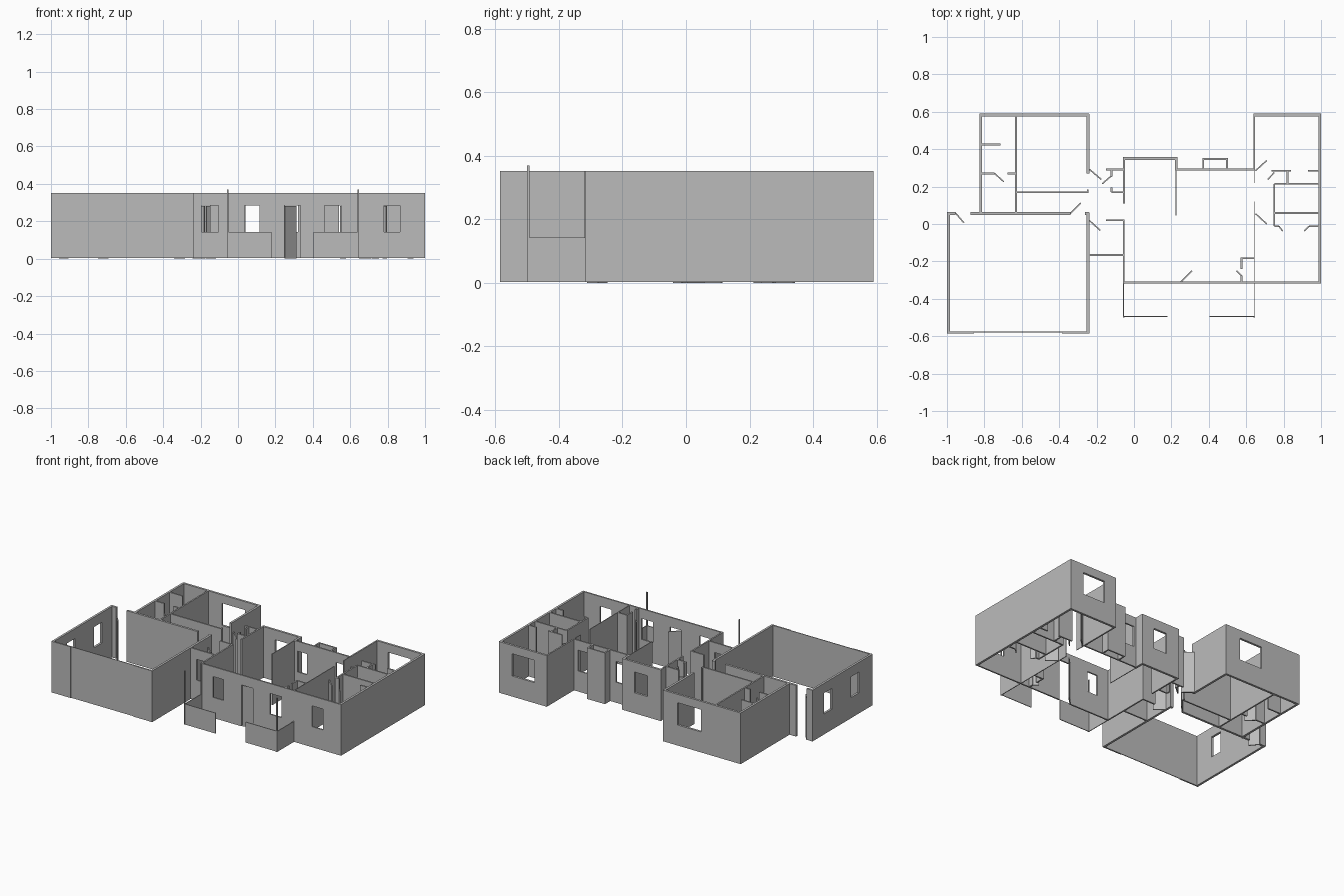
import bpy, bmesh
from mathutils import Vector

H = 0.352            # wall height
SILL, HEAD = 0.143, 0.285
THICK, MID, THIN = 0.015, 0.010, 0.005

grey = bpy.data.materials.new("wall grey")
grey.diffuse_color = (0.5, 0.5, 0.5, 1)


def panel(name, x0, y0, x1, y1, t=MID, top=H, bottom=0.003, holes=()):
    """Upright panel from (x0,y0) to (x1,y1); holes are (from, to, low, high)
    with from/to in world x (or y for walls that run along y)."""
    a = Vector((x0, y0, 0))
    d = Vector((x1 - x0, y1 - y0, 0))
    length = d.length
    d.normalize()
    base = x0 if abs(d.x) > abs(d.y) else y0
    holes = [(h[0] - base, h[1] - base, h[2], h[3]) for h in holes]
    us = sorted({0, length, *[u for h in holes for u in h[:2]]})
    zs = sorted({bottom, top, *[z for h in holes for z in h[2:]]})
    bm = bmesh.new()
    grid = [[bm.verts.new(a + d * u + Vector((0, 0, z))) for z in zs] for u in us]
    for i in range(len(us) - 1):
        for j in range(len(zs) - 1):
            cu, cz = (us[i] + us[i + 1]) / 2, (zs[j] + zs[j + 1]) / 2
            if not any(h[0] < cu < h[1] and h[2] < cz < h[3] for h in holes):
                bm.faces.new((grid[i][j], grid[i + 1][j],
                              grid[i + 1][j + 1], grid[i][j + 1]))
    loose = [v for v in bm.verts if not v.link_faces]
    bmesh.ops.delete(bm, geom=loose, context='VERTS')
    me = bpy.data.meshes.new(name)
    bm.to_mesh(me)
    bm.free()
    ob = bpy.data.objects.new(name, me)
    bpy.context.collection.objects.link(ob)
    me.materials.append(grey)
    mod = ob.modifiers.new("thickness", 'SOLIDIFY')
    mod.thickness = t
    mod.offset = 0


def win(a, b):
    return (a, b, SILL, HEAD)


def many(name, t, rows, **kw):
    for i, r in enumerate(rows):
        panel(f"{name}_{i + 1}", *r, t=t, **kw)


# garage
panel("garage_left_wall", -.992, -.586, -.992, .064, THICK,
      holes=[win(-.436, -.35), win(-.146, -.06)])
panel("garage_right_wall", -.246, -.586, -.246, .062, THICK)
many("garage_front_wall", MID, [(-1, -.580, -.855, -.580), (-.385, -.580, -.24, -.580)])
panel("garage_door", -.855, -.578, -.385, -.578, THIN)
many("garage_back_wall", THICK, [(-.999, .056, -.955, .056), (-.875, .056, -.34, .056),
                                 (-.262, .056, -.24, .056)])

# left wing
panel("left_wing_side_wall", -.819, .05, -.819, .587, THICK)
panel("left_wing_back_wall", -.826, .583, -.24, .583, THICK,
      holes=[(-.525, -.35, SILL, .295)])
panel("left_wing_inner_side", -.246, .27, -.246, .587, THICK)
many("left_wing_partition", MID, [
    (-.63, .05, -.63, .58), (-.815, .425, -.715, .425),
    (-.815, .27, -.745, .27), (-.675, .27, -.63, .27),
    (-.63, .17, -.245, .17), (-.247, .165, -.247, .185)])

# hall between garage and main room
panel("hall_front_wall", -.245, -.165, -.055, -.165, MID, holes=[win(-.195, -.105)])
many("hall_wall", MID, [
    (-.15, .02, -.05, .02), (-.055, -.32, -.055, .02), (-.15, .292, -.055, .292),
    (-.12, .255, -.12, .285), (-.12, .17, -.12, .195), (-.12, .17, -.055, .17)])

# main room front and back
panel("main_front_wall", -.06, -.313, .999, -.313, MID, holes=[
    win(.035, .115), (.248, .335, .003, HEAD), win(.463, .55), win(.78, .865)])
panel("bay_left_wall", -.053, .11, -.053, .355, MID)
panel("bay_back_wall", -.06, .35, .232, .35, THICK, holes=[win(.04, .14)])
panel("bay_right_wall", .226, .285, .226, .355, THICK)
panel("main_back_wall", .226, .291, .645, .291, MID,
      holes=[win(.25, .32), win(.54, .61)])
panel("kitchen_partition", .225, .045, .225, .29, THIN)
many("fireplace_box", MID, [(.37, .29, .37, .352), (.497, .29, .497, .352),
                            (.365, .348, .502, .348)])

# right wing
panel("right_wing_side_wall", .993, -.318, .993, .587, THICK)
panel("right_wing_back_wall", .638, .583, .999, .583, THICK,
      holes=[(.73, .9, SILL, .295)])
panel("right_wing_inner_side", .643, .285, .643, .587, MID)
many("right_wing_inner_wall", THIN, [(.643, .22, .643, .29), (.643, -.313, .643, .12)])
many("right_wing_partition", MID, [
    (.735, .285, .84, .285), (.93, .285, .99, .285), (.82, .215, .82, .285),
    (.75, .215, .99, .215), (.75, -.012, .75, .215), (.75, .058, .99, .058),
    (.75, -.012, .775, -.012), (.935, -.012, .99, -.012)])
many("entry_closet", MID, [(.575, -.24, .575, -.18), (.57, -.183, .643, -.183),
                           (.575, -.315, .575, -.275)])

# porch: low walls and corner posts
many("porch_low_wall", THIN, [(-.055, -.495, .178, -.495), (.405, -.495, .643, -.495),
                              (-.055, -.497, -.055, -.313), (.643, -.497, .643, -.313)],
     top=.143)
many("porch_post", .007, [(-.059, -.497, -.052, -.497), (.639, -.497, .646, -.497)],
     top=.37)

# doors standing open
many("open_door", .007, [
    (-.955, .06, -.91, .007), (-.745, .27, -.695, .225), (-.34, .056, -.285, .112),
    (-.24, .02, -.18, -.035), (-.238, .292, -.175, .238), (-.17, .215, -.12, .258),
    (.25, -.31, .31, -.25), (.65, .285, .71, .34), (.65, .055, .71, 0),
    (.715, .238, .75, .275), (.775, -.012, .795, -.038), (.935, -.012, .91, -.038),
    (.548, -.25, .575, -.278)], top=.283, bottom=0)
